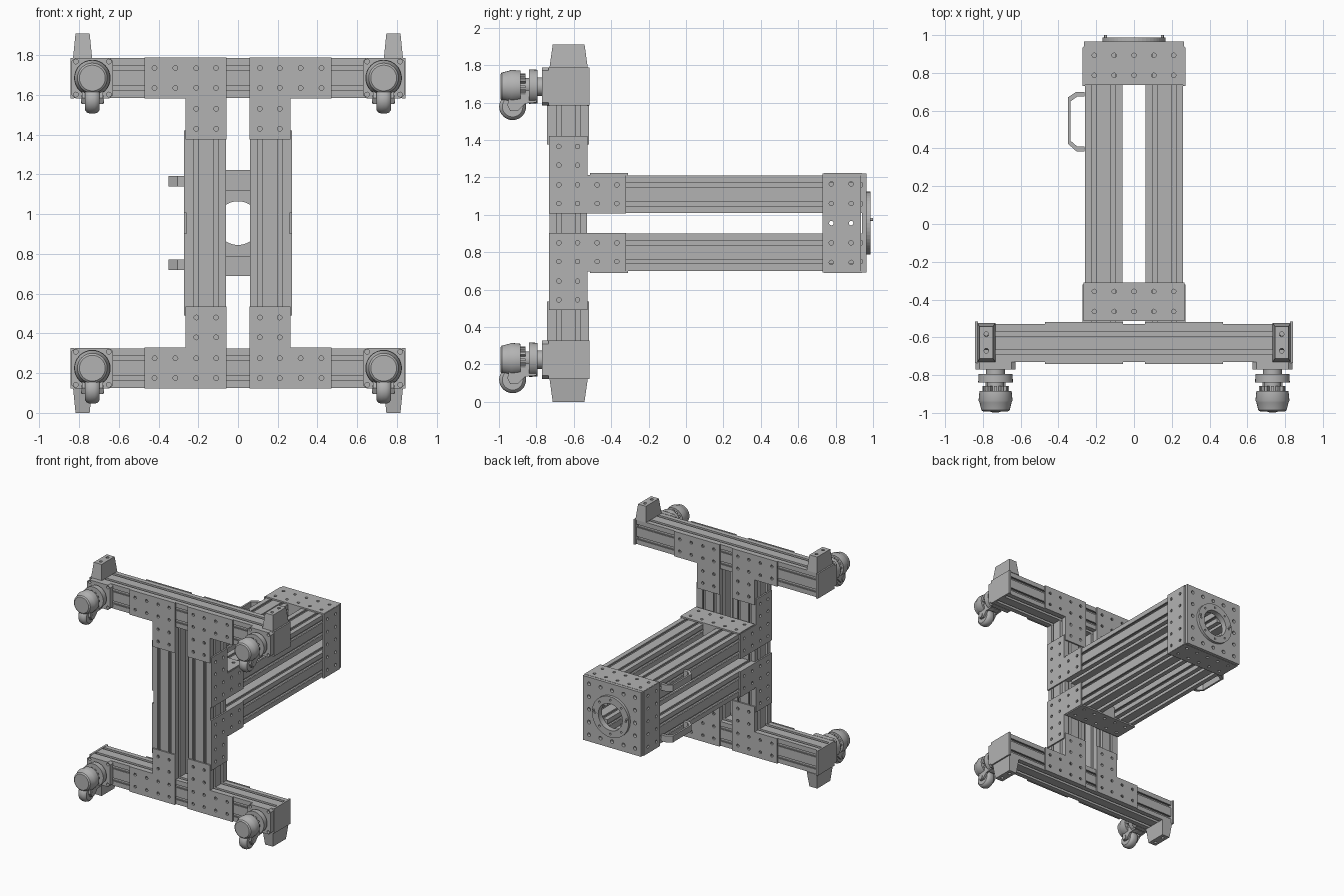
import bpy, bmesh, math
from mathutils import Matrix

cube = bpy.data.objects.get("Cube")
if cube:
    bpy.data.objects.remove(cube)

grey = bpy.data.materials.new("aluminium_grey")
grey.use_nodes = True
GREY = (0.45, 0.45, 0.45, 1)
grey.diffuse_color = GREY
grey.node_tree.nodes["Principled BSDF"].inputs["Base Color"].default_value = GREY

MID = 0.955          # height of the symmetry plane
T = 0.012            # plate thickness
W = 0.2              # beam width
STEP = (-0.21, -0.105, 0, 0.105, 0.21)


def finish(name, bm, smooth=False):
    bmesh.ops.remove_doubles(bm, verts=bm.verts, dist=1e-5)
    bmesh.ops.recalc_face_normals(bm, faces=bm.faces)
    mesh = bpy.data.meshes.new(name)
    bm.to_mesh(mesh)
    bm.free()
    mesh.materials.append(grey)
    ob = bpy.data.objects.new(name, mesh)
    bpy.context.collection.objects.link(ob)
    if smooth:
        bpy.ops.object.select_all(action='DESELECT')
        ob.select_set(True)
        bpy.context.view_layer.objects.active = ob
        bpy.ops.object.shade_smooth_by_angle(angle=math.radians(35))
    return ob


def extrude(name, loops, axis, lo, hi):
    """Filled outline with holes, extruded along an axis from lo to hi."""
    curve = bpy.data.curves.new(name, 'CURVE')
    curve.dimensions = '2D'
    curve.fill_mode = 'BOTH'
    curve.extrude = (hi - lo) / 2
    for loop in loops:
        spline = curve.splines.new('POLY')
        spline.points.add(len(loop) - 1)
        for point, (u, v) in zip(spline.points, loop):
            point.co = (u, v, 0, 1)
        spline.use_cyclic_u = True
        spline.use_smooth = False
    tmp = bpy.data.objects.new(name + "_tmp", curve)
    mesh = bpy.data.meshes.new_from_object(tmp)
    bm = bmesh.new()
    bm.from_mesh(mesh)
    for v in bm.verts:
        a, b, w = v.co.x, v.co.y, v.co.z + (lo + hi) / 2
        v.co = {'X': (w, a, b), 'Y': (a, w, b), 'Z': (a, b, w)}[axis]
    bpy.data.objects.remove(tmp)
    bpy.data.curves.remove(curve)
    bpy.data.meshes.remove(mesh)
    return finish(name, bm)


def rect(u0, u1, v0, v1):
    return [(u0, v0), (u1, v0), (u1, v1), (u0, v1)]


def ring(u, v, r, n=12):
    return [(u + r * math.cos(i * math.tau / n), v + r * math.sin(i * math.tau / n)) for i in range(n)]


def drill(points, r=0.012):
    return [ring(u, v, r) for u, v in points]


def lathe(name, profile, centre, axis='Y', n=32):
    """Spin (radius, position) points around an axis."""
    bm = bmesh.new()
    rows = []
    for r, h in profile:
        row = []
        for u, v in ring(0, 0, r, n):
            co = (u, h, v) if axis == 'Y' else (h, u, v)
            row.append(bm.verts.new([c + d for c, d in zip(co, centre)]))
        rows.append(row)
    for a, b in zip(rows, rows[1:]):
        for i in range(n):
            j = (i + 1) % n
            bm.faces.new((a[i], a[j], b[j], b[i]))
    bm.faces.new(rows[0])
    bm.faces.new(rows[-1])
    return finish(name, bm, True)


def beam(name, axis, u, v, lo, hi):
    """Square beam with two T-slots on each side."""
    side = [(-0.1, -0.1)]
    for c in (-0.05, 0.05):
        half = [(-0.012, -0.1), (-0.012, -0.088), (-0.018, -0.088), (-0.018, -0.07)]
        side += [(c + x, y) for x, y in half] + [(c - x, y) for x, y in reversed(half)]
    outline = []
    for k in range(4):
        ca, sa = round(math.cos(k * math.pi / 2)), round(math.sin(k * math.pi / 2))
        outline += [(u + x * ca - y * sa, v + x * sa + y * ca) for x, y in side]
    return extrude(name, [outline], axis, lo, hi)


def corner_plate(name, axis, cu, cv, su, sv, lo, long_u):
    """L plate: a square at (cu, cv), an extra square along su and one along sv."""
    h, s = 0.103, 0.207
    reach = long_u
    pts = [(-h, -h), (reach, -h), (reach, h), (h, h), (h, h + s), (-h, h + s)]
    outline = [(cu + su * x, cv + sv * y) for x, y in pts]
    spots = [(x, y) for x in (-0.05, 0.05, 0.155, 0.26) for y in (-0.05, 0.05)]
    spots += [(x, y) for x in (-0.05, 0.05) for y in (0.155, 0.255)]
    holes = drill([(cu + su * x, cv + sv * y) for x, y in spots])
    return extrude(name, [outline] + holes, axis, lo, lo + T)


# Frame beams
for z in (0.225, 1.685):
    beam("cross_rail", 'X', -0.63, z, -0.83, 0.83)
for x in (-0.16, 0.16):
    beam("column", 'Z', x, -0.63, 0.325, 1.585)
    for z in (0.8, 1.11):
        beam("arm", 'Y', x, z, -0.53, 0.94)

# Corner plates on the frame front and back, and on the column sides
for s in (-1, 1):
    for d, z in ((1, 0.225), (-1, 1.685)):
        for y in (-0.73 - T, -0.53):
            corner_plate("frame_corner_plate", 'Y', s * 0.16, z, s, d, y, 0.31)
        x = s * 0.266 - T / 2
        corner_plate("arm_corner_plate", 'X', -0.63, MID - d * 0.155, 1, -d, x, 0.31)

# Plates over and under the arms, and the box at the arm end
for z in (0.7 - T, 1.21):
    for y in (-0.41, 0.84):
        spots = [(x, y + e) for x in STEP for e in (-0.053, 0.053)]
        extrude("arm_bridge_plate", [rect(-0.268, 0.268, y - 0.103, y + 0.1)] + drill(spots), 'Z', z, z + T)
for z in (0.745, 1.165):
    for y in (-0.41, 0.84):
        extrude("arm_spacer", [rect(y - 0.1, y + 0.1, z - 0.045, z + 0.045)], 'X', -0.06, 0.06)
for s in (-1, 1):
    spots = [(0.83 + e, MID + v) for v in STEP for e in (-0.053, 0.053)]
    x = s * 0.266 - T / 2
    extrude("end_side_plate", [rect(0.73, 0.935, 0.69, 1.22)] + drill(spots), 'X', x, x + T)
edge = [(u, MID + v) for u in STEP for v in STEP if max(abs(u), abs(v)) > 0.2]
extrude("end_plate", [rect(-0.265, 0.265, 0.69, 1.22), ring(0, MID, 0.11, 48)] + drill(edge, 0.015),
        'Y', 0.94, 0.965)
bolts = drill([(x, MID + z) for x, z in ring(0, 0, 0.14, 8)], 0.008)
extrude("end_flange", [ring(0, MID, 0.168, 48), ring(0, MID, 0.11, 48)] + bolts, 'Y', 0.965, 0.987)
for x in (-0.15, 0.15):
    lathe("flange_pin", [(0.008, 0.98), (0.008, 1.0)], (x, 0, MID + 0.02), n=12)

# Grab handles on one side
for z in (0.745, 1.165):
    outline = [(-0.262, 0.385), (-0.305, 0.385), (-0.35, 0.425), (-0.35, 0.67), (-0.305, 0.7), (-0.262, 0.7),
               (-0.262, 0.675), (-0.3, 0.675), (-0.335, 0.65), (-0.335, 0.44), (-0.3, 0.41), (-0.262, 0.41)]
    extrude("grab_handle", [outline], 'Z', z - 0.026, z + 0.026)

# Tapered feet with bolt holes, and end caps
for s in (-1, 1):
    for d in (-1, 1):
        base = MID + d * 0.83
        spots = drill([(s * 0.782, -0.68), (s * 0.782, -0.575)], 0.016)
        foot = extrude("foot", [rect(s * 0.782 - 0.048, s * 0.782 + 0.048, -0.73, -0.525)] + spots,
                       'Z', min(base, base + d * 0.125), max(base, base + d * 0.125))
        for v in foot.data.vertices:
            if abs(v.co.z - MID) > 0.9:
                v.co.x = s * 0.782 + (v.co.x - s * 0.782) * 0.74
                v.co.y = -0.628 + (v.co.y + 0.628) * 0.83
        z = MID + d * 0.73
        extrude("end_cap", [rect(-0.735, -0.515, z - 0.102, z + 0.102)], 'X',
                min(s * 0.825, s * 0.842), max(s * 0.825, s * 0.842))

# Swivel casters
for cx in (-0.733, 0.733):
    for cz in (0.225, 1.685):
        o = (cx, 0, cz)
        spots = drill([(cx + i * 0.083, cz + j * 0.083) for i in (-1, 1) for j in (-1, 1)])
        pad = [(cx + a * i, cz + b * j) for i, j, a, b in (
            (-1, -1, 0.105, 0.085), (-1, -1, 0.085, 0.102), (1, -1, 0.085, 0.102), (1, -1, 0.105, 0.085),
            (1, 1, 0.105, 0.085), (1, 1, 0.085, 0.102), (-1, 1, 0.085, 0.102), (-1, 1, 0.105, 0.085))]
        extrude("caster_mount", [pad] + spots, 'Y', -0.77, -0.73)
        lathe("caster_swivel", [(0.05, -0.765), (0.05, -0.795), (0.09, -0.795), (0.092, -0.84), (0.045, -0.84),
                                (0.045, -0.885), (0.085, -0.885), (0.09, -0.935), (0.085, -0.945),
                                (0.075, -0.985), (0.065, -0.993)], o)
        for k in range(12):
            a = k * math.tau / 12
            bm = bmesh.new()
            bmesh.ops.create_cube(bm, size=1, matrix=Matrix.Translation((cx, -0.872, cz))
                                  @ Matrix.Rotation(a, 4, 'Y') @ Matrix.Translation((0.055, 0, 0))
                                  @ Matrix.Diagonal((0.03, 0.03, 0.014, 1)))
            finish("swivel_tooth", bm)
        # Fork cheeks and body bridge
        for s in (-1, 1):
            cheek = [(-0.8, cz - 0.02), (-0.8, cz - 0.085), (-0.86, cz - 0.09), (-0.9, cz - 0.13),
                     (-0.94, cz - 0.13), (-0.955, cz - 0.1), (-0.94, cz - 0.02)]
            x = cx + s * 0.045
            extrude("caster_fork", [cheek], 'X', x - 0.008, x + 0.008)
        extrude("fork_bridge", [rect(-0.85, -0.8, cz - 0.085, cz - 0.02)], 'X', cx - 0.045, cx + 0.045)
        wheel = (cx, -0.927, cz - 0.107)
        lathe("caster_wheel", [(0.055, -0.036), (0.066, -0.028), (0.072, -0.012), (0.072, 0.012),
                               (0.066, 0.028), (0.055, 0.036)], wheel, 'X')
        lathe("wheel_axle", [(0.02, -0.058), (0.02, 0.058)], wheel, 'X', 16)
